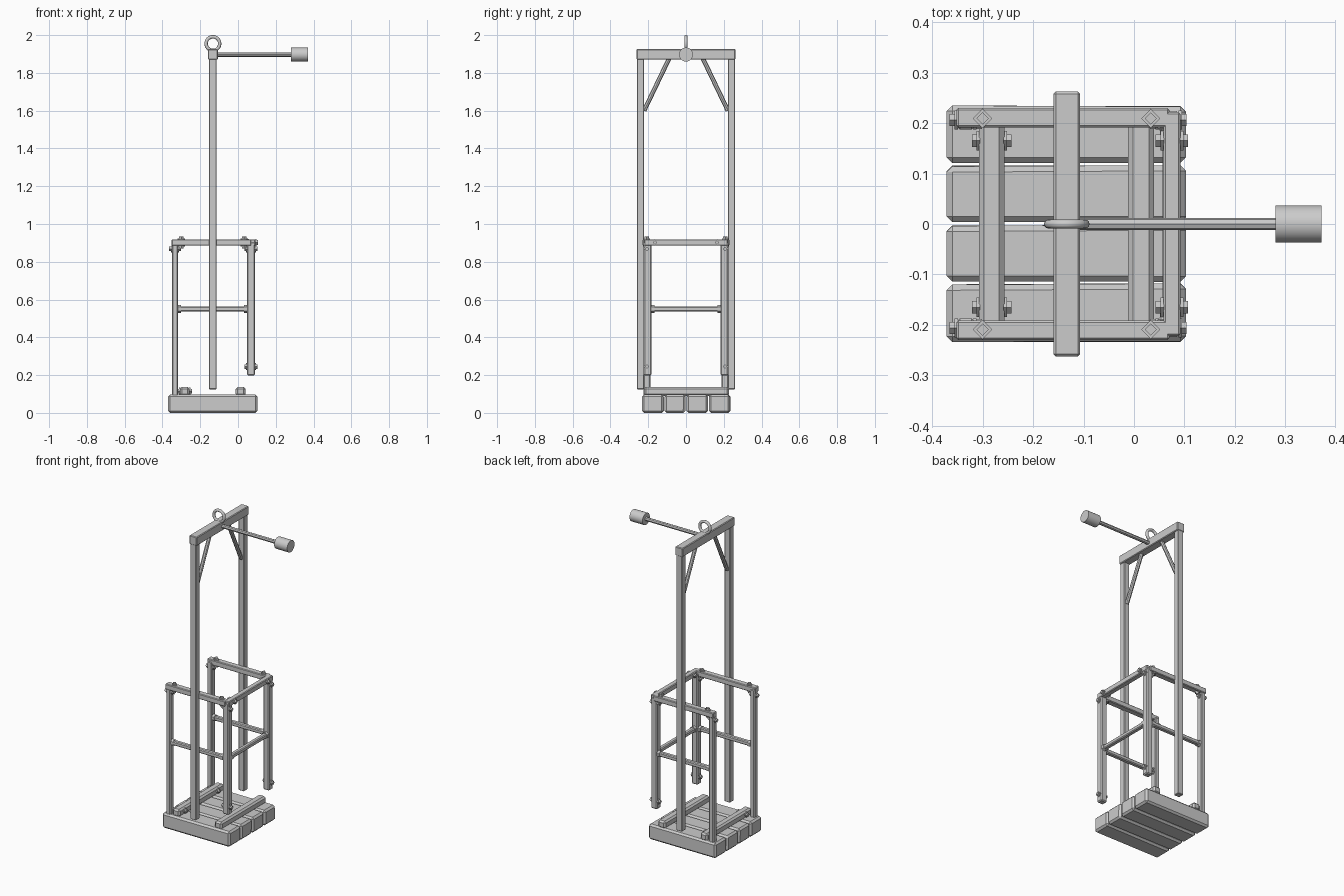
import bpy, math, random
from mathutils import Vector

if "Cube" in bpy.data.objects:
    bpy.data.objects.remove(bpy.data.objects["Cube"])
random.seed(4)


def box(name, x, y, z, bevel=0.004):
    """Chamfered box from (min, max) ranges."""
    bpy.ops.mesh.primitive_cube_add(size=1)
    o = bpy.context.object
    o.name = name
    o.location = [(r[0] + r[1]) / 2 for r in (x, y, z)]
    o.scale = [abs(r[1] - r[0]) for r in (x, y, z)]
    bpy.ops.object.transform_apply(location=False, rotation=False, scale=True)
    m = o.modifiers.new("chamfer", 'BEVEL')
    m.width = bevel
    m.segments = 1
    return o


def rod(name, a, b, r, sides=8, smooth=False):
    """Prism or cylinder between two points."""
    a, b = Vector(a), Vector(b)
    bpy.ops.mesh.primitive_cylinder_add(vertices=sides, radius=r, depth=(b - a).length, location=(a + b) / 2)
    o = bpy.context.object
    o.name = name
    o.rotation_euler = (b - a).to_track_quat('Z', 'Y').to_euler()
    if smooth:
        bpy.ops.object.shade_smooth_by_angle(angle=math.radians(40))
    return o


def bolt(name, c, axis, half):
    """Square washer and nut on both faces of a rail."""
    c, d = Vector(c), Vector(axis)
    for s in (-1, 1):
        rod(name + "_washer", c + d * s * (half - 0.002), c + d * s * (half + 0.005), 0.019, 4)
        rod(name + "_nut", c + d * s * half, c + d * s * (half + 0.014), 0.012, 4)


X, Y, Z = (1, 0, 0), (0, 1, 0), (0, 0, 1)

# Base planks with slightly uneven edges
for i, (y0, y1) in enumerate([(-.232, -.119), (-.113, -.003), (.003, .115), (.122, .234)]):
    p = box(f"base_plank_{i + 1}", (-.371, .103), (y0, y1), (0, .097), 0.011)
    for v in p.data.vertices:
        v.co.y += random.uniform(-.002, .002)

# Cleats across the planks
box("rear_cleat", (-.307, -.257), (-.222, .228), (.09, .137), 0.01)
box("front_cleat", (-.012, .04), (-.222, .228), (.09, .137), 0.01)

# Tall hanging frame
XC = -.133
box("top_beam", (-.159, -.107), (-.262, .262), (1.87, 1.926), 0.004)
for s in (-1, 1):
    box("frame_upright", (-.153, -.114), (s * .222, s * .260), (.125, 1.875), 0.003)
    rod("frame_brace", (XC, s * .222, 1.60), (XC, s * .085, 1.885), 0.012, 8)

# Lifting ring
bpy.ops.mesh.primitive_torus_add(major_radius=.036, minor_radius=.009, major_segments=32, minor_segments=12,
                                 location=(XC, 0, 1.955), rotation=(math.pi / 2, 0, 0))
bpy.context.object.name = "lifting_ring"
bpy.ops.object.shade_smooth_by_angle(angle=math.radians(60))

# Counterweight arm
rod("arm", (-.12, 0, 1.897), (.29, 0, 1.897), 0.012, 8)
rod("arm_weight", (.28, 0, 1.897), (.371, 0, 1.897), 0.037, 32, True)

# Guard cage: two sides and a front, open at the back
for s in (-1, 1):
    box("rear_post", (-.350, -.317), (s * .187, s * .225), (.09, .905), 0.005)
    box("front_post", (.047, .090), (s * .183, s * .224), (.198, .905), 0.006)
    box("side_top_rail", (-.352, .070), (s * .191, s * .230), (.885, .919), 0.004)
    box("side_middle_rail", (-.325, .055), (s * .192, s * .220), (.537, .563), 0.005)
    bolt("rail_bolt", (-.300, s * .209, .902), Z, .017)
    bolt("rail_bolt", (.033, s * .209, .902), Z, .017)
    bolt("rear_post_bolt", (-.334, s * .206, .868), X, .017)
    bolt("front_post_bolt", (.069, s * .206, .868), X, .021)
    bolt("post_foot_bolt", (.069, s * .206, .245), X, .021)
    bolt("front_rail_bolt", (.075, s * .165, .902), X, .018)
    bolt("cleat_bolt", (-.282, s * .165, .115), X, .025)
    # Collars where the middle rails meet the posts
    for x in (-.309, .040):
        rod("rail_collar", (x - .008, s * .206, .55), (x + .008, s * .206, .55), 0.021, 6)
    rod("front_rail_collar", (.070, s * .168, .55), (.070, s * .184, .55), 0.021, 6)

box("front_top_rail", (.058, .092), (-.222, .222), (.885, .919), 0.004)
box("front_middle_rail", (.056, .084), (-.19, .19), (.537, .563), 0.005)
